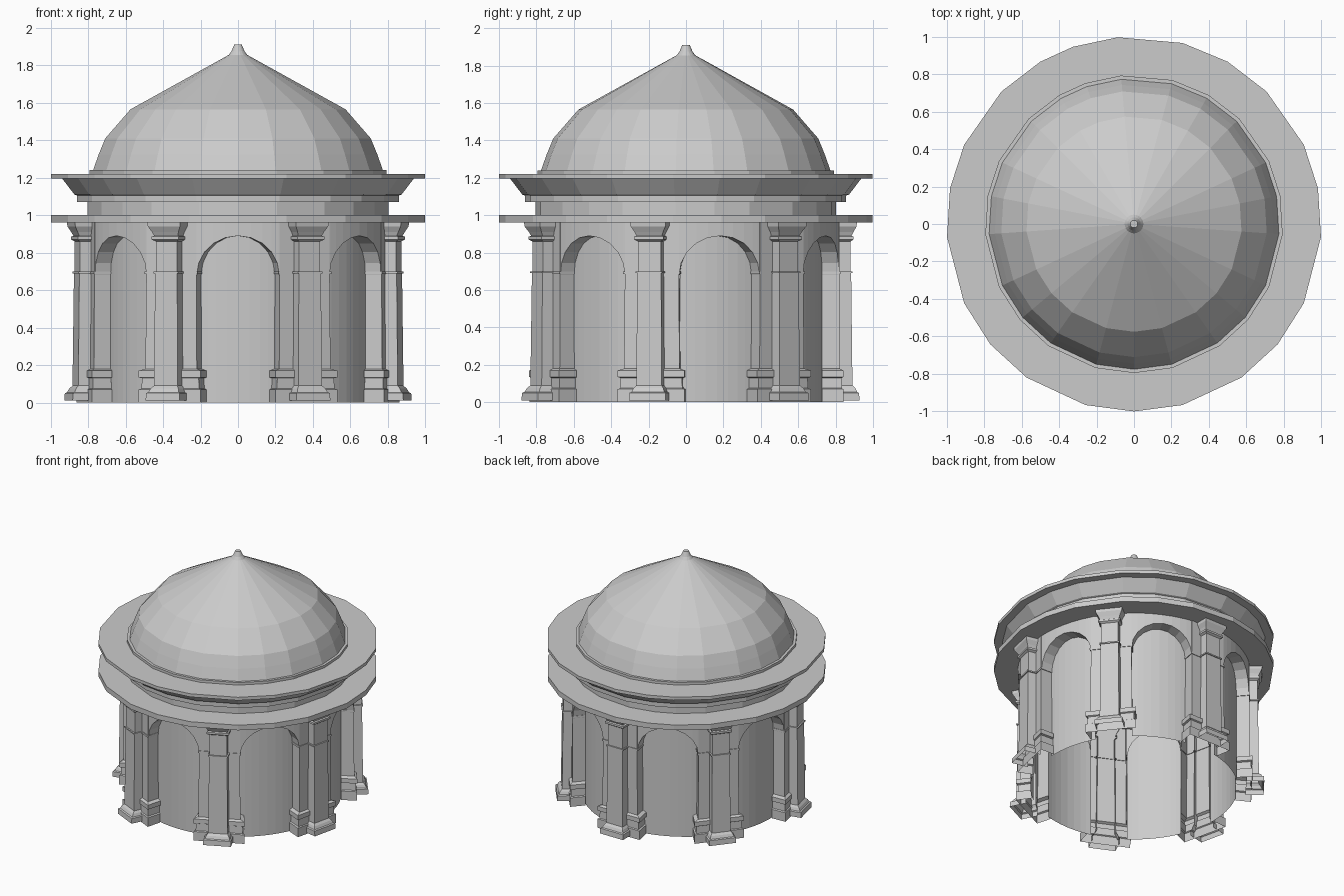
import bpy, bmesh
from math import sin, cos, pi, radians

if "Cube" in bpy.data.objects:
    bpy.data.objects.remove(bpy.data.objects["Cube"])

BAYS = 7
STEP = 2 * pi / BAYS
HALF = radians(15.4)          # half angle of one arched bay
FACE, BACK = 0.83, 0.74       # arcade face and recessed wall radii
# facet corners of the round roof, measured from the front
RING = [radians(a) for a in (0, 15, 35, 50, 65, 86, 101, 115, 135, 150, 165,
                             185, 199, 210, 225, 245, 259, 274, 295, 310, 325, 345)]


def polar(r, a, z, t=0.0):
    """Point at radius r, angle a from the front, shifted t sideways."""
    return (r * sin(a) + t * cos(a), -r * cos(a) + t * sin(a), z)


def finish(name, bm):
    bmesh.ops.remove_doubles(bm, verts=bm.verts, dist=0.0005)
    bmesh.ops.recalc_face_normals(bm, faces=bm.faces)
    me = bpy.data.meshes.new(name)
    bm.to_mesh(me)
    bm.free()
    ob = bpy.data.objects.new(name, me)
    bpy.context.collection.objects.link(ob)
    return ob


def bridge(bm, rows, closed):
    """Skin quads between successive rows of points."""
    vs = [[bm.verts.new(p) for p in row] for row in rows]
    n = len(vs[0])
    for a, b in zip(vs, vs[1:]):
        for i in range(n if closed else n - 1):
            j = (i + 1) % n
            bm.faces.new((a[i], a[j], b[j], b[i]))
    return vs


def lathe(name, profile):
    bm = bmesh.new()
    rows = bridge(bm, [[polar(r, a, z) for a in RING] for r, z in profile], True)
    if profile[-1][0] < 0.05:
        bm.faces.new(rows[-1])
    return finish(name, bm)


def shell(name, levels, angle, inner_r, taper=1.0):
    """Upright open-backed pier; levels are (z, half width, outer radius)."""
    bm = bmesh.new()
    rows = []
    for z, w, r in levels:
        rows.append([polar(inner_r, angle, z, -w * taper), polar(r, angle, z, -w),
                     polar(r, angle, z, w), polar(inner_r, angle, z, w * taper)])
    bridge(bm, rows, False)
    return finish(name, bm)


# Roof: flat ledge, drum, flared cornice, faceted dome and tip
lathe("ledge", [(BACK, 0.96), (1.0, 0.96), (1.0, 1.0), (0.805, 1.0)])
lathe("drum_and_cornice", [(0.805, 1.0), (0.805, 1.07), (0.86, 1.07), (0.86, 1.105),
                           (0.875, 1.11), (0.94, 1.195), (1.0, 1.195), (1.0, 1.22),
                           (0.795, 1.22)])
lathe("dome", [(0.795, 1.22), (0.795, 1.24), (0.775, 1.24), (0.745, 1.325), (0.71, 1.41),
               (0.575, 1.565), (0.05, 1.855), (0.035, 1.875), (0.02, 1.91)])

# Pier behind each column: plinth, raised band, shaft, impost line
PIER = [(z, 0.148 + d, 0.82 + d * 0.6) for z, d in (
    (0, 0.035), (0.07, 0.035), (0.075, 0.022), (0.13, 0.02), (0.135, 0.036), (0.17, 0.036),
    (0.18, 0.004), (0.685, 0), (0.685, 0.008), (0.70, 0.008), (0.70, 0), (0.96, 0))]
# Square column: stepped base, shaft with a thin band, flared capital
COLUMN = [(0.01, 0.10, 0.928), (0.05, 0.10, 0.925), (0.055, 0.09, 0.915), (0.075, 0.082, 0.905),
          (0.09, 0.07, 0.89), (0.69, 0.065, 0.883), (0.69, 0.073, 0.89), (0.70, 0.073, 0.89),
          (0.70, 0.063, 0.88), (0.86, 0.063, 0.88), (0.87, 0.08, 0.895), (0.885, 0.08, 0.895),
          (0.89, 0.07, 0.885), (0.91, 0.078, 0.895), (0.94, 0.095, 0.912), (0.96, 0.097, 0.914)]

SEG = 10
for k in range(BAYS):
    mid = k * STEP
    post = mid + STEP / 2
    # arch: spandrel above, soffit, and the recessed wall filling the opening
    bm = bmesh.new()
    rows = []
    for i in range(SEG + 1):
        t = pi * i / SEG
        a = mid + HALF * cos(t)
        z = 0.68 + 0.21 * sin(t)
        rows.append([polar(FACE, a, 0.96), polar(FACE, a, z),
                     polar(BACK, a, z), polar(BACK, a, 0)])
    bridge(bm, rows, False)
    finish(f"arched_bay_{k + 1}", bm)
    shell(f"pier_{k + 1}", PIER, post, 0.728, 0.89)
    col = shell(f"column_{k + 1}", COLUMN, post, 0.80)
